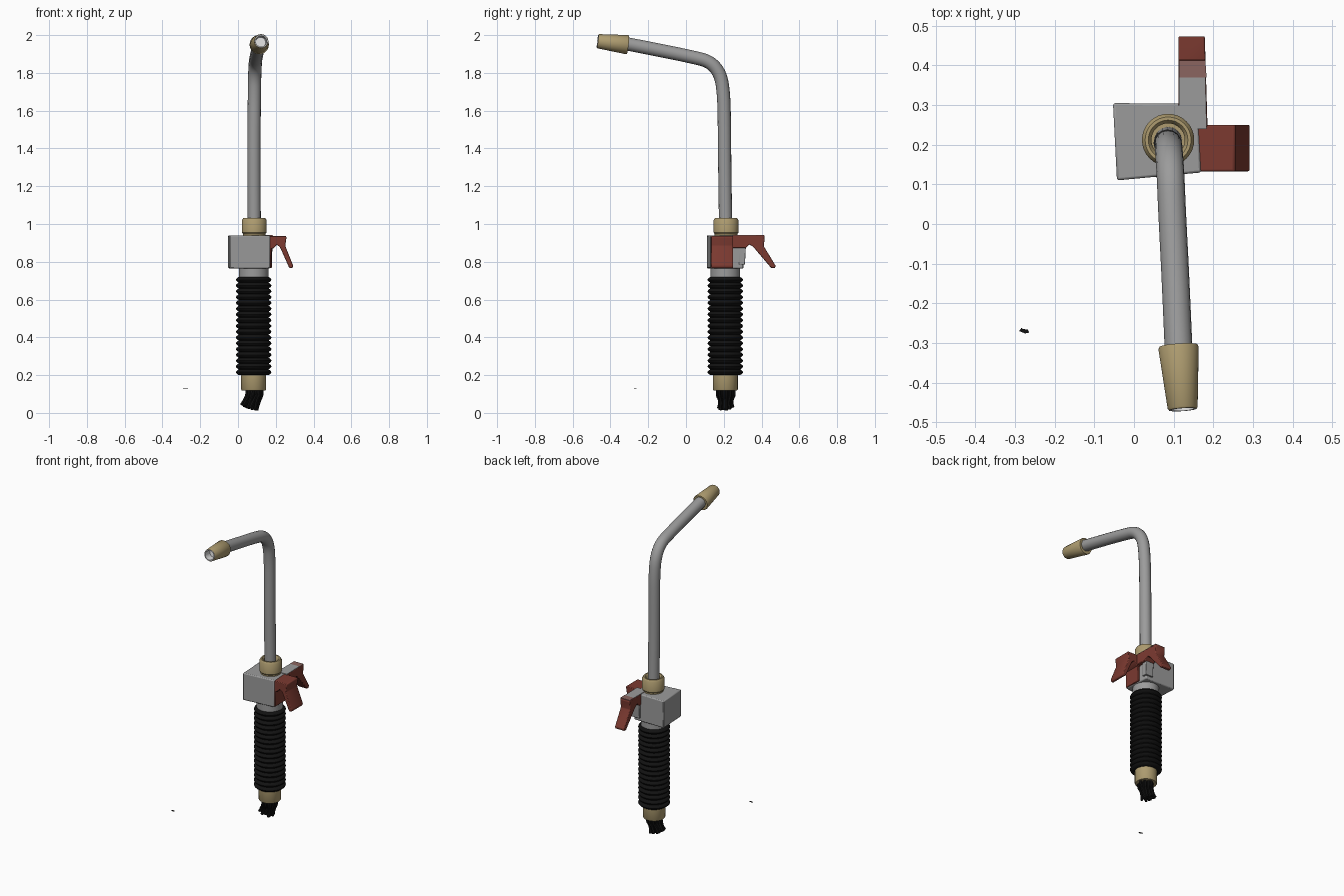
import bpy, bmesh, math, random
from mathutils import Vector

random.seed(4)
cube = bpy.data.objects.get("Cube")
if cube:
    bpy.data.objects.remove(cube, do_unlink=True)


def material(name, rgb):
    m = bpy.data.materials.new(name)
    m.use_nodes = True
    m.diffuse_color = (*rgb, 1)
    m.node_tree.nodes["Principled BSDF"].inputs["Base Color"].default_value = (*rgb, 1)
    return m


GREY = material("grey metal", (0.33, 0.33, 0.33))
BRASS = material("pale brass", (0.42, 0.33, 0.16))
RED = material("dull red", (0.2, 0.042, 0.03))
FADED = material("worn red", (0.26, 0.13, 0.115))
BLACK = material("black rubber", (0.006, 0.006, 0.006))
WHITE = material("bright bore", (0.75, 0.75, 0.75))


def finish(name, bm, mats, bevel=0, smooth=True):
    bmesh.ops.recalc_face_normals(bm, faces=bm.faces)
    me = bpy.data.meshes.new(name)
    bm.to_mesh(me)
    bm.free()
    ob = bpy.data.objects.new(name, me)
    bpy.context.collection.objects.link(ob)
    for m in mats:
        me.materials.append(m)
    if bevel:
        mod = ob.modifiers.new("soft edges", "BEVEL")
        mod.width, mod.segments, mod.limit_method = bevel, 2, "ANGLE"
    if smooth:
        bpy.ops.object.select_all(action="DESELECT")
        ob.select_set(True)
        bpy.context.view_layer.objects.active = ob
        bpy.ops.object.shade_smooth_by_angle(angle=math.radians(40))
    return ob


def lathe(name, profile, mats, start, axis=(0, 0, 1), bands=None, sides=32):
    """Revolve (radius, height) points around an axis; bands gives a material per strip."""
    bm = bmesh.new()
    turn = Vector((0, 0, 1)).rotation_difference(Vector(axis))
    rings = []
    for r, h in profile:
        rings.append([bm.verts.new(Vector(start) + turn @ Vector(
            (r * math.cos(math.tau * i / sides), r * math.sin(math.tau * i / sides), h)))
            for i in range(sides)])
    for k, (a, b) in enumerate(zip(rings, rings[1:])):
        for i in range(sides):
            j = (i + 1) % sides
            f = bm.faces.new((a[i], a[j], b[j], b[i]))
            f.material_index = bands[k] if bands else 0
    bm.faces.new(rings[0])
    bm.faces.new(rings[-1]).material_index = bands[-1] if bands else 0
    return finish(name, bm, mats)


def prism(name, outline, lo, hi, place, mats, bevel=0):
    """Extrude a flat outline between lo and hi; place maps (u, v, depth) to a point."""
    bm = bmesh.new()
    a = [bm.verts.new(place(u, v, lo)) for u, v in outline]
    b = [bm.verts.new(place(u, v, hi)) for u, v in outline]
    bm.faces.new(a)
    bm.faces.new(b)
    for i in range(len(a)):
        j = (i + 1) % len(a)
        bm.faces.new((a[i], a[j], b[j], b[i]))
    return finish(name, bm, mats, bevel)


def rod(name, points, radius, mat, resolution=4):
    """Round bar swept along a smooth path, converted to a mesh."""
    cu = bpy.data.curves.new(name, "CURVE")
    cu.dimensions, cu.bevel_depth, cu.bevel_resolution = "3D", radius, resolution
    cu.use_fill_caps = True
    cu.resolution_u = 8
    sp = cu.splines.new("NURBS")
    sp.points.add(len(points) - 1)
    for p, co in zip(sp.points, points):
        p.co = (*co, 1)
    sp.order_u, sp.use_endpoint_u = 3, True
    cu.materials.append(mat)
    ob = bpy.data.objects.new(name, cu)
    bpy.context.collection.objects.link(ob)
    bpy.ops.object.select_all(action="DESELECT")
    ob.select_set(True)
    bpy.context.view_layer.objects.active = ob
    bpy.ops.object.convert(target="MESH")
    bpy.ops.object.shade_smooth_by_angle(angle=math.radians(50))


X, Y = 0.083, 0.208

# Ribbed rubber grip
grip = [(0.06, 0.2)]
ribs, bottom, top = 17, 0.2, 0.72
pitch = (top - bottom) / ribs
for n in range(ribs):
    for s in range(6):
        t = s / 6
        grip.append((0.079 + 0.015 * math.sin(math.pi * t), bottom + pitch * (n + t)))
grip += [(0.079, top), (0.06, top)]
lathe("ribbed_grip", grip, [BLACK], (X, Y, 0))

# Ferrule, neck and top collar
lathe("lower_ferrule", [(0.055, 0.118), (0.062, 0.118), (0.066, 0.124), (0.066, 0.21)], [BRASS], (X, Y, 0))
lathe("neck", [(0.078, 0.71), (0.078, 0.78)], [GREY], (X, Y, 0))
lathe("upper_collar", [(0.06, 0.93), (0.06, 0.948), (0.066, 0.955), (0.066, 1.02), (0.058, 1.032),
                       (0.05, 1.032), (0.042, 1.022), (0.042, 0.97)], [BRASS], (X + 0.003, Y + 0.004, 0))

# Valve block, slightly out of square
prism("valve_block", [(-0.053, 0.305), (-0.043, 0.11), (0.17, 0.13), (0.16, 0.303)], 0.765, 0.94,
      lambda u, v, d: (u, v, d), [GREY], 0.006)

# Bent outlet tube
rod("bent_tube", [(0.086, 0.21, 0.97), (0.084, 0.205, 1.3), (0.085, 0.203, 1.55), (0.087, 0.2, 1.68),
                  (0.088, 0.185, 1.79), (0.092, 0.13, 1.86), (0.096, 0.03, 1.885),
                  (0.105, -0.14, 1.92), (0.113, -0.33, 1.957)], 0.035, GREY, 6)

# Tapered nozzle with a bright bore
tail, tip = Vector((0.112, -0.307, 1.949)), Vector((0.123, -0.468, 1.968))
length = (tip - tail).length
lathe("nozzle", [(0.03, 0), (0.048, 0), (0.051, 0.006), (0.038, length - 0.005), (0.035, length),
                 (0.029, length), (0.026, length - 0.05)], [BRASS, WHITE], tail, tip - tail,
      [0, 0, 0, 0, 1, 1])

# Side lever and rear lever
prism("side_lever", [(0.15, 0.937), (0.253, 0.937), (0.257, 0.93), (0.25, 0.885), (0.292, 0.78),
                     (0.288, 0.766), (0.272, 0.766), (0.222, 0.878), (0.205, 0.89), (0.188, 0.872),
                     (0.15, 0.86)],
      0.133, 0.25, lambda u, v, d: (u, d, v), [RED], 0.004)
prism("side_lever_stop", [(0.15, 0.9), (0.178, 0.9), (0.174, 0.77), (0.15, 0.77)], 0.133, 0.245,
      lambda u, v, d: (u, d, v), [RED], 0.003)
prism("rear_lever", [(0.245, 0.941), (0.412, 0.941), (0.417, 0.934), (0.412, 0.882), (0.474, 0.78),
                     (0.471, 0.766), (0.452, 0.766), (0.355, 0.88), (0.335, 0.892), (0.316, 0.872),
                     (0.245, 0.872)],
      0.112, 0.182, lambda u, v, d: (d + 0.03 * (0.36 - u) * (d > 0.15), u, v), [RED], 0.004)
prism("rear_lever_stop", [(0.28, 0.9), (0.318, 0.9), (0.312, 0.785), (0.28, 0.785)], 0.115, 0.17,
      lambda u, v, d: (d, u, v), [GREY], 0.003)

# Worn plates on the rear lever's top
for name, near, far, mat in (("bare_lever_top", 0.24, 0.37, GREY), ("worn_lever_top", 0.37, 0.413, FADED)):
    prism(name, [(0.114, near), (0.183, near), (0.18, far), (0.114, far)], 0.938, 0.943,
          lambda u, v, d: (u, v, d), [mat])

# Frayed hose end, leaning sideways and cut on a slant
for n in range(22):
    ang, rad = n * 2.4, 0.043 * math.sqrt((n + 0.5) / 22)
    x0, y0 = X + rad * math.cos(ang), Y + rad * math.sin(ang)
    x1 = x0 - 0.028 + random.uniform(-0.01, 0.01)
    z1 = 0.008 + max(0, 0.085 - x1) * 0.45 + random.uniform(0, 0.012)
    twist = 0.012 * math.sin(ang)
    rod(f"hose_strand_{n + 1}", [(x0, y0, 0.14), (x0 + 0.006, y0 + twist, 0.1),
                                 (x0 - 0.015, y0 - twist, 0.06), (x1, y0, z1)], 0.0085, BLACK, 1)

# Small loose scrap
prism("loose_scrap", [(-0.29, -0.27), (-0.275, -0.276), (-0.264, -0.274), (-0.268, -0.266),
                      (-0.281, -0.265), (-0.284, -0.262)], 0.129, 0.131,
      lambda u, v, d: (u, v, d), [BLACK])
